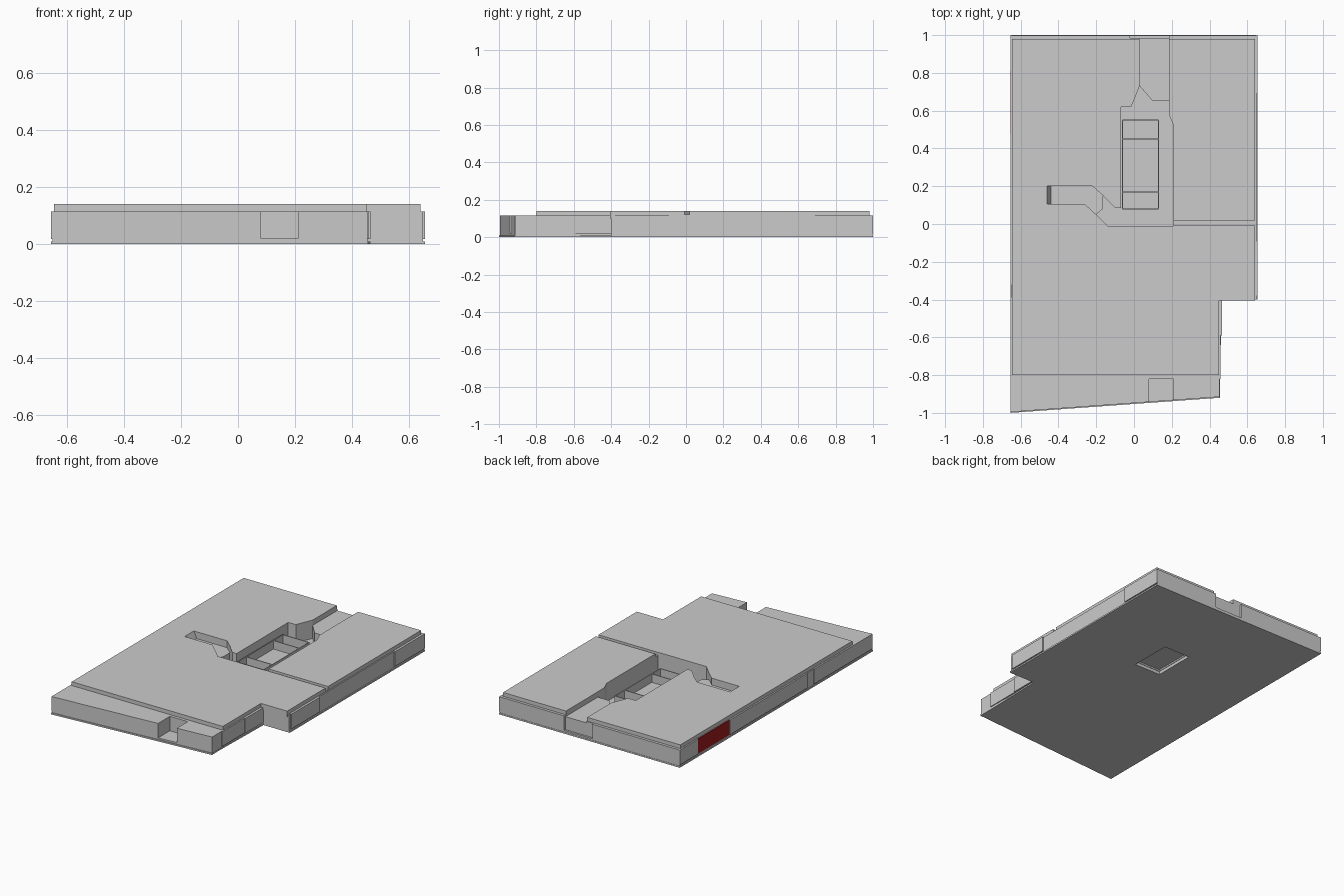
import bpy, bmesh


def prism(name, pts, z0, z1):
    """Vertical prism over a plan outline; z0 may be a function of (x, y)."""
    low = z0 if callable(z0) else (lambda x, y: z0)
    bm = bmesh.new()
    bot = [bm.verts.new((x, y, low(x, y))) for x, y in pts]
    top = [bm.verts.new((x, y, z1)) for x, y in pts]
    bm.faces.new(bot[::-1])
    bm.faces.new(top)
    n = len(pts)
    for i in range(n):
        j = (i + 1) % n
        bm.faces.new((bot[i], bot[j], top[j], top[i]))
    bmesh.ops.recalc_face_normals(bm, faces=bm.faces)
    me = bpy.data.meshes.new(name)
    bm.to_mesh(me)
    bm.free()
    ob = bpy.data.objects.new(name, me)
    bpy.context.collection.objects.link(ob)
    return ob


def box(name, x0, x1, y0, y1, z0, z1):
    return prism(name, [(x0, y0), (x1, y0), (x1, y1), (x0, y1)], z0, z1)


def combine(target, tool, op='DIFFERENCE'):
    m = target.modifiers.new("bool", 'BOOLEAN')
    m.operation, m.object, m.solver = op, tool, 'EXACT'
    bpy.context.view_layer.objects.active = target
    bpy.ops.object.modifier_apply(modifier=m.name)
    bpy.data.objects.remove(tool, do_unlink=True)


# Base plate, with the recess under the central tray
base = prism("base_plate", [(-0.655, -1), (0.455, -0.92), (0.455, -0.82), (0.465, -0.4),
                            (0.655, -0.4), (0.655, 1), (-0.655, 1)], 0, 0.01)
combine(base, box("cut", -0.06, 0.13, 0.17, 0.45, -0.1, 0.1))

# Main block: wall body plus inset upper roof
body = prism("main_block", [(-0.65, -0.995), (0.453, -0.915), (0.453, -0.4),
                            (0.648, -0.4), (0.648, 0.998), (-0.65, 0.998)], 0.01, 0.115)
combine(body, prism("upper_roof", [(-0.645, -0.8), (0.45, -0.8), (0.45, -0.405), (0.64, -0.405),
                                   (0.64, 0.98), (-0.645, 0.98)], 0.1, 0.14), 'UNION')

TOP = 0.2
cutters = [
    # central pit
    prism("cut", [(-0.07, 0.62), (-0.07, 0.085), (-0.1, 0.085), (-0.165, 0.15), (-0.165, 0.08),
                  (-0.2, 0.05), (-0.14, -0.01), (0.21, -0.01), (0.21, 0.52), (0.185, 0.58),
                  (0.185, 0.65), (0.1, 0.65), (0.03, 0.73), (-0.015, 0.62)], 0.02, TOP),
    # west arm with its steep end
    prism("cut", [(-0.44, 0.105), (-0.26, 0.105), (-0.199, 0.049), (-0.164, 0.079),
                  (-0.164, 0.151), (-0.22, 0.2), (-0.44, 0.2)], 0.095, TOP),
    prism("cut", [(-0.46, 0.105), (-0.439, 0.105), (-0.439, 0.2), (-0.46, 0.2)],
          lambda x, y: 0.14 if x < -0.45 else 0.095, TOP),
    # back channel, shallow floor
    prism("cut", [(0.03, 0.729), (0.101, 0.649), (0.184, 0.649), (0.184, 1.1), (0.03, 1.1)],
          0.105, TOP),
    # east drain slot, back door recess, front doorway, tray recess from below
    box("cut", 0.2, 0.7, -0.008, 0.018, 0.12, TOP),
    box("cut", -0.02, 0.184, 0.985, 1.1, 0.02, TOP),
    box("cut", 0.08, 0.21, -1.1, -0.82, 0.02, TOP),
    box("cut", -0.06, 0.13, 0.17, 0.45, -0.1, 0.04),
]
for c in cutters:
    combine(body, c)

# Sunken tray: central floor and thin partition walls
box("tray_floor", -0.06, 0.13, 0.17, 0.45, 0.03, 0.035)
for i, y in enumerate((0.08, 0.17, 0.45, 0.55)):
    box(f"tray_cross_wall_{i}", -0.06, 0.13, y - 0.003, y + 0.003, 0.02, 0.09)
for i, x in enumerate((-0.06, 0.13)):
    box(f"tray_side_wall_{i}", x - 0.003, x + 0.003, 0.08, 0.55, 0.02, 0.09)

# Slightly raised wall panels
for i, (x0, x1, y0, y1) in enumerate([(0.645, 0.655, -0.38, -0.09), (0.645, 0.655, 0.69, 1.0),
                                      (0.45, 0.465, -0.59, -0.4), (0.45, 0.459, -0.82, -0.59),
                                      (-0.655, -0.648, -0.995, -0.82),
                                      (-0.655, -0.648, -0.32, 0.48),
                                      (-0.655, -0.648, 0.81, 1.0),
                                      (-0.655, -0.648, -0.82, -0.39)]):
    box(f"wall_panel_{i}", x0, x1, y0, y1, 0.018, 0.115)

# Red wall panel on the west side
red = bpy.data.materials.new("red_paint")
red.diffuse_color = (0.35, 0.01, 0.01, 1)
box("red_panel", -0.653, -0.648, 0.48, 0.81, 0.018, 0.115).data.materials.append(red)
